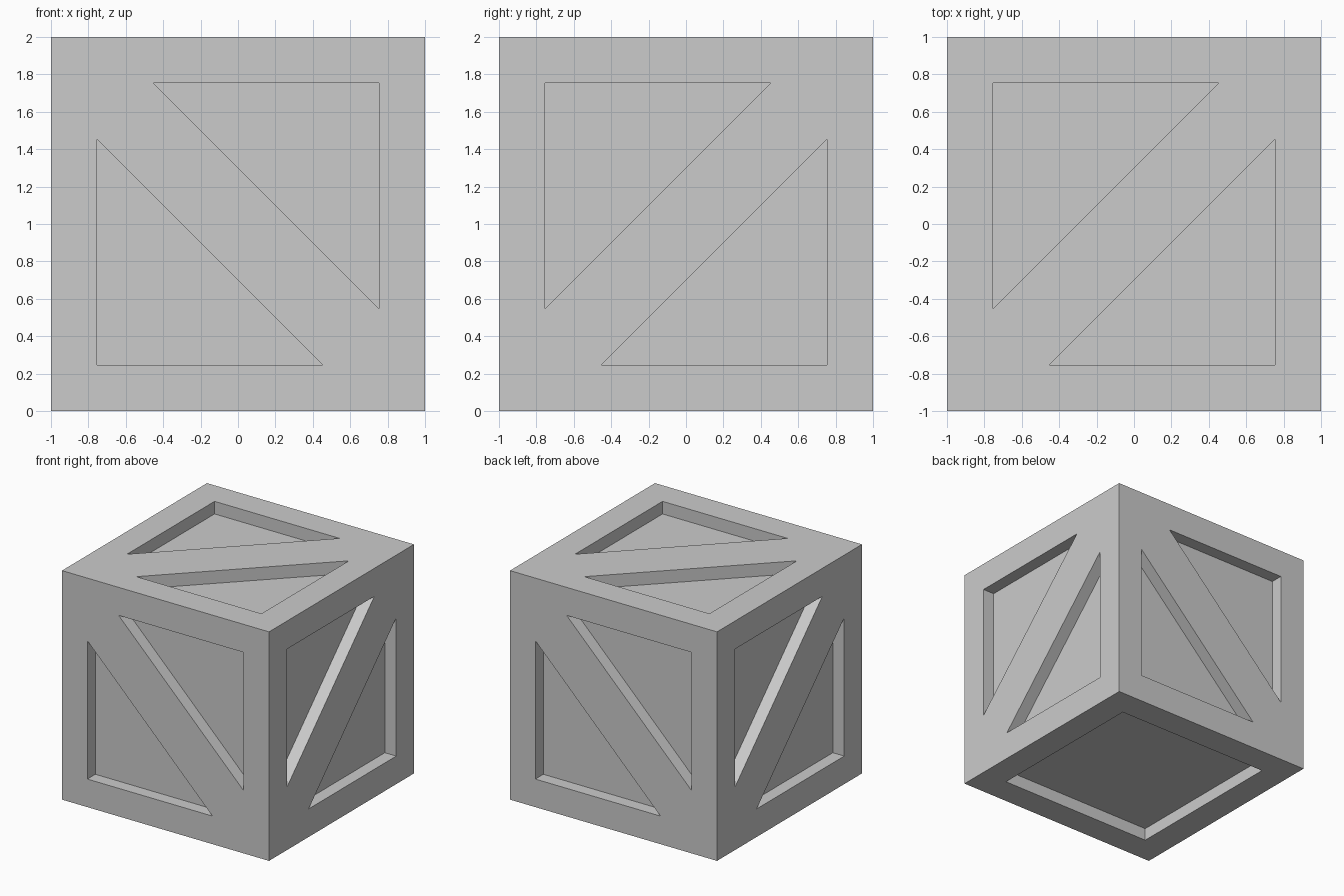
import bpy, bmesh
from mathutils import Vector

old = bpy.data.objects.get("Cube")
if old:
    bpy.data.objects.remove(old, do_unlink=True)

HALF, RIM, TIP, DEPTH = 1.0, 0.755, 0.453, 0.11
X, Y, Z = Vector((1, 0, 0)), Vector((0, 1, 0)), Vector((0, 0, 1))
CENTRE = Z * HALF

grey = bpy.data.materials.new("plain grey")
grey.use_nodes = True
colour = (0.6, 0.6, 0.6, 1)
grey.diffuse_color = colour
grey.node_tree.nodes["Principled BSDF"].inputs["Base Color"].default_value = colour


def make_object(name, bm):
    bmesh.ops.recalc_face_normals(bm, faces=bm.faces)
    mesh = bpy.data.meshes.new(name)
    bm.to_mesh(mesh)
    bm.free()
    mesh.materials.append(grey)
    obj = bpy.data.objects.new(name, mesh)
    bpy.context.collection.objects.link(obj)
    return obj


def add_recess(bm, outline, u, v, n):
    """Prism over an outline on the side facing n, sunk to the recess depth."""
    base = [bm.verts.new(CENTRE + u * a + v * b + n * (HALF - DEPTH)) for a, b in outline]
    face = bm.faces.new(base)
    top = bmesh.ops.extrude_face_region(bm, geom=[face])["geom"]
    bmesh.ops.translate(bm, vec=n * (DEPTH * 2),
                        verts=[g for g in top if isinstance(g, bmesh.types.BMVert)])


# Solid crate block
bm = bmesh.new()
bmesh.ops.create_cube(bm, size=2 * HALF)
bmesh.ops.translate(bm, vec=CENTRE, verts=bm.verts)
crate = make_object("crate", bm)

# Two triangular recesses either side of a diagonal brace, on five sides
triangle = [(-RIM, -TIP), (-RIM, RIM), (TIP, RIM)]
square = [(-RIM, -RIM), (RIM, -RIM), (RIM, RIM), (-RIM, RIM)]
sides = [(-X, Z, -Y), (X, Z, Y), (Y, Z, X), (-Y, Z, -X), (X, Y, Z)]
bm = bmesh.new()
for u, v, n in sides:
    for sign in (1, -1):
        add_recess(bm, triangle, u * sign, v * sign, n)

# One square recess underneath
add_recess(bm, square, X, Y, -Z)
cutter = make_object("recess_cutter", bm)
cutter.hide_render = True

# Cut the recesses, then discard the cutter
cut = crate.modifiers.new("recesses", 'BOOLEAN')
cut.operation = 'DIFFERENCE'
cut.solver = 'EXACT'
cut.object = cutter
bpy.context.view_layer.objects.active = crate
bpy.ops.object.modifier_apply(modifier=cut.name)
bpy.data.objects.remove(cutter, do_unlink=True)
